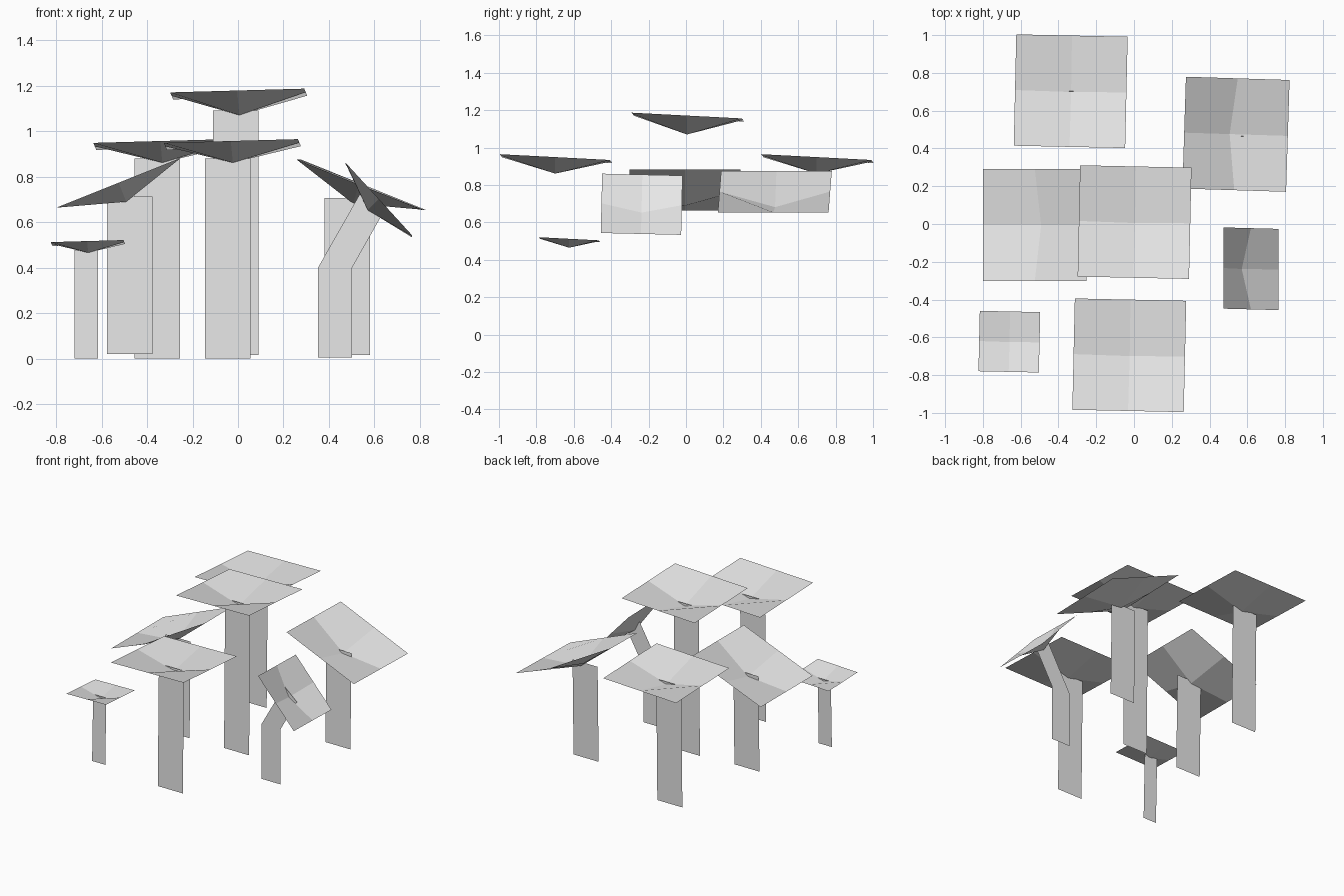
import bpy, bmesh
from math import radians
from mathutils import Matrix, Euler, Vector

if "Cube" in bpy.data.objects:
    bpy.data.objects.remove(bpy.data.objects["Cube"], do_unlink=True)

# One plain colour for everything
grey = bpy.data.materials.new("light_grey")
grey.use_nodes = True
grey.diffuse_color = (0.8, 0.8, 0.8, 1)
grey.node_tree.nodes["Principled BSDF"].inputs["Base Color"].default_value = (0.8, 0.8, 0.8, 1)


def finish(name, bm):
    mesh = bpy.data.meshes.new(name)
    bm.to_mesh(mesh)
    bm.free()
    mesh.materials.append(grey)
    obj = bpy.data.objects.new(name, mesh)
    bpy.context.collection.objects.link(obj)
    return obj


def cap(name, size, depth, centre, tilt):
    """Square sheet of four quads whose middle is pushed down."""
    bm = bmesh.new()
    bmesh.ops.create_grid(bm, x_segments=2, y_segments=2, size=size / 2)
    middle = min(bm.verts, key=lambda v: v.co.length)
    middle.co.z = -depth
    turn = Euler([radians(a) for a in tilt]).to_matrix().to_4x4()
    bm.transform(Matrix.Translation(centre) @ turn)
    return finish(name, bm)


def stem(name, y, rows, lean=0.012):
    """Flat upright strip; each row is a left and a right (x, z) point."""
    bm = bmesh.new()
    top = rows[-1][0][1]
    loops = [[bm.verts.new((x, y - lean * (1 - z / top), z)) for x, z in row]
             for row in rows]
    for (a, b), (d, c) in zip(loops, loops[1:]):
        bm.faces.new((a, b, c, d))
    return finish(name, bm)


def straight(x0, x1, z0, z1):
    return [((x0, z0), (x1, z0)), ((x0, z1), (x1, z1))]


# Level caps share one slight tilt; the others lean sideways
LEVEL = (-3, -1.6, -1.2)
caps = {
    "centre": (0.59, 0.093, (0.003, 0.01, 1.163), LEVEL),
    "front": (0.59, 0.08, (-0.025, -0.695, 0.941), LEVEL),
    "back_right": (0.59, 0.08, (-0.335, 0.703, 0.941), LEVEL),
    "small": (0.32, 0.043, (-0.66, -0.623, 0.508), LEVEL),
    "leaning_right": (0.592, 0.09, (-0.525, -0.005, 0.773), (0, -21.8, 0)),
    "leaning_left": (0.592, 0.09, (0.54, 0.475, 0.765), (0, 22, -1.8)),
    "bent": (0.43, 0.066, (0.619, -0.237, 0.697), (-2, 47.5, -1.5)),
}
for key, spec in caps.items():
    cap(key + "_cap", *spec)

# Stems poke slightly through the hollow of each cap
stem("centre_stem", 0.01, straight(-0.11, 0.09, 0.015, 1.09))
stem("front_stem", -0.695, straight(-0.145, 0.055, 0, 0.88))
stem("back_right_stem", 0.703, straight(-0.455, -0.255, 0, 0.88))
stem("small_stem", -0.623, straight(-0.72, -0.615, 0, 0.478))
stem("leaning_right_stem", -0.005, straight(-0.575, -0.375, 0.02, 0.712))
stem("leaning_left_stem", 0.465, straight(0.38, 0.58, 0.015, 0.705))
stem("bent_stem", -0.235, [((0.352, 0.005), (0.502, 0.005)),
                           ((0.352, 0.4), (0.502, 0.4)),
                           ((0.535, 0.722), (0.635, 0.635))], 0)
